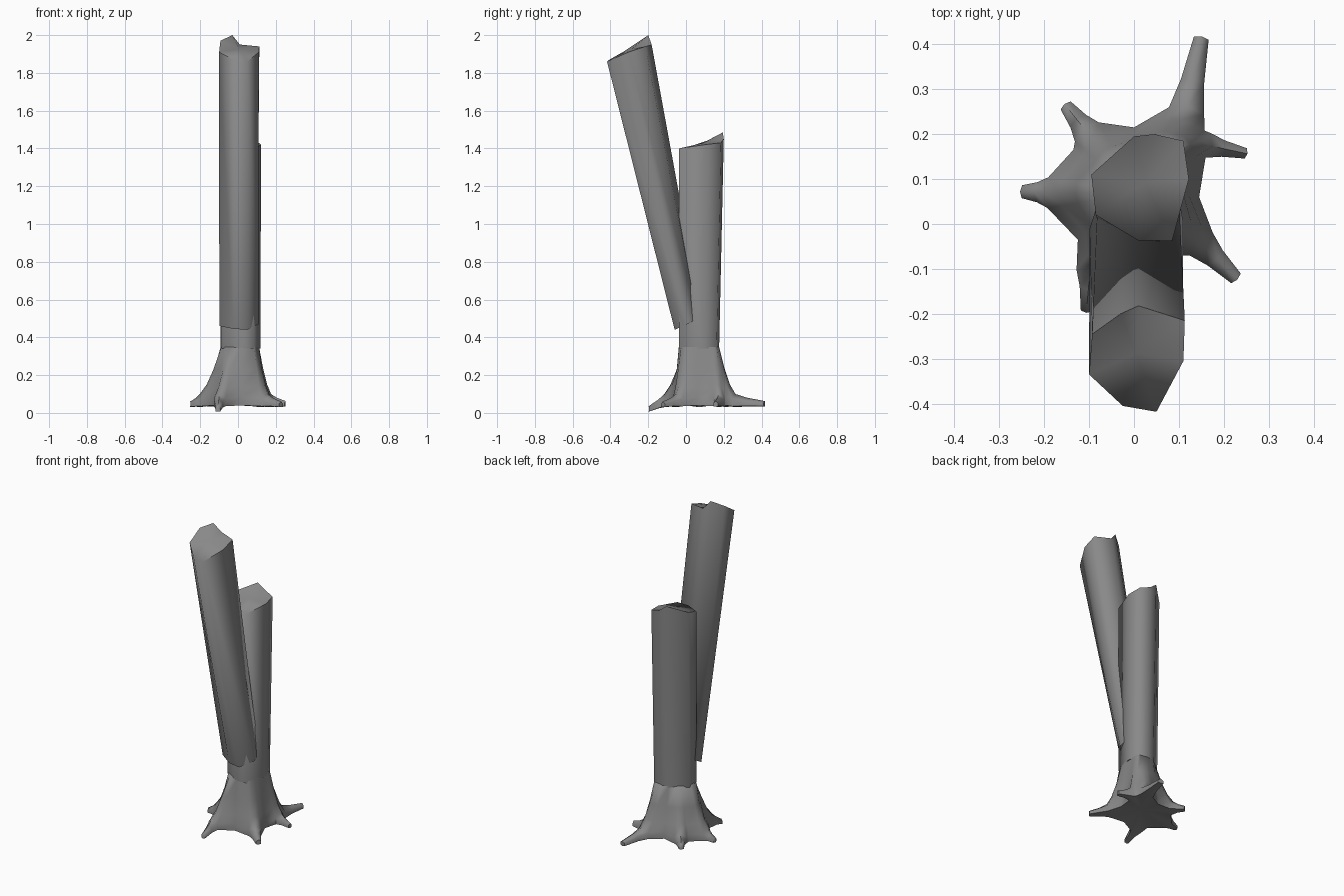
import bpy, bmesh, math
from mathutils import Vector

if "Cube" in bpy.data.objects:
    bpy.data.objects.remove(bpy.data.objects["Cube"])

BARK = bpy.data.materials.new("bark")
BARK.diffuse_color = (0.25, 0.25, 0.25, 1)
BARK.use_nodes = True
BARK.node_tree.nodes["Principled BSDF"].inputs["Base Color"].default_value = BARK.diffuse_color


def skin(bm, rings, skip=(), top=False, bottom=None):
    """Skin equal-sized rings; skip lists (ring, side) faces left open."""
    rows = [[bm.verts.new(p) for p in r] for r in rings]
    n = len(rings[0])
    for k in range(len(rows) - 1):
        for i in range(n):
            if (k, i) not in skip:
                j = (i + 1) % n
                bm.faces.new((rows[k][i], rows[k][j], rows[k+1][j], rows[k+1][i]))
    if top:
        bm.faces.new(rows[-1])
    if bottom is not None:
        c = bm.verts.new(bottom)
        for i in range(n):
            bm.faces.new((rows[0][(i + 1) % n], rows[0][i], c))


def finish(name, bm, angle):
    """Weld, orient and shade a part."""
    bmesh.ops.remove_doubles(bm, verts=bm.verts, dist=0.0005)
    bmesh.ops.recalc_face_normals(bm, faces=bm.faces)
    mesh = bpy.data.meshes.new(name)
    bm.to_mesh(mesh)
    bm.free()
    mesh.materials.append(BARK)
    obj = bpy.data.objects.new(name, mesh)
    bpy.context.collection.objects.link(obj)
    bpy.ops.object.select_all(action='DESELECT')
    obj.select_set(True)
    bpy.context.view_layer.objects.active = obj
    bpy.ops.object.shade_smooth_by_angle(angle=math.radians(angle))


def trunk(name, low, top):
    """Broken trunk: prism whose uneven top is a fan around its middle."""
    bm = bmesh.new()
    middle = sum((Vector(p) for p in top), Vector()) / len(top)
    skin(bm, [top, low], top=True, bottom=middle)
    finish(name, bm, 80)


# Upright trunk, broken off at an uneven top
top = [(-0.085, 0.02, 1.41), (0.01, -0.037, 1.40), (0.085, -0.037, 1.40),
       (0.122, 0.10, 1.42), (0.11, 0.185, 1.43), (0.045, 0.20, 1.45),
       (0.0, 0.195, 1.485), (-0.095, 0.11, 1.44)]
foot = [(x * 0.97, 0.07 + (y - 0.083) * 0.9, 0.34) for x, y, z in top]
trunk("upright_trunk", foot, top)

# Leaning trunk: its lower end thins out so its back stays inside the upright one
top = [(-0.10, -0.335, 1.91), (-0.025, -0.405, 1.87), (0.05, -0.418, 1.86),
       (0.11, -0.305, 1.91), (0.113, -0.215, 1.94), (0.01, -0.182, 1.95),
       (-0.03, -0.2, 2.0), (-0.093, -0.245, 1.97)]
heights = [0.46, 0.445, 0.44, 0.47, 0.50, 0.51, 0.51, 0.49]
low = [(0.005 + (x - 0.005) * (0.99 if y < -0.3 else 0.88),
        -0.06 + (y + 0.418) * 0.6, h) for (x, y, z), h in zip(top, heights)]
trunk("leaning_trunk", low, top)

# Roots anticlockwise: neck, half-width, tip, then the valley after the root
roots = [((0.165, 0.175), 0.028, (0.250, 0.157, 0.045), (0.157, 0.208)),
         ((0.117, 0.252), 0.040, (0.150, 0.415, 0.045), (0.0, 0.215)),
         ((-0.105, 0.205), 0.034, (-0.153, 0.265, 0.045), (-0.135, 0.165)),
         ((-0.192, 0.07), 0.034, (-0.251, 0.072, 0.042), (-0.125, -0.035)),
         ((-0.098, -0.105), 0.030, (-0.106, -0.195, 0.018), (0.02, -0.065)),
         ((0.15, -0.045), 0.036, (0.228, -0.122, 0.042), (0.145, 0.06))]
centre = Vector((0.006, 0.068))


def trunk_edge(d):
    """Distance from the centre to the upright trunk's foot outline along d."""
    best = 1.0
    for a, b in zip(foot, foot[1:] + foot[:1]):
        n = Vector((b[1] - a[1], a[0] - b[0]))
        if n.dot(d) > 1e-6:
            best = min(best, n.dot(Vector(a[:2]) - centre) / n.dot(d))
    return best


# Outline of the flare: right, ridge and left of each root, then the valley
outline = []
for neck, w, tip, valley in roots:
    neck = Vector(neck)
    out = (Vector(tip[:2]) - neck).normalized()
    left = Vector((-out.y, out.x)) * w
    outline += [neck - left, neck + out * 0.01, neck + left, Vector(valley)]


def flare_ring(amount, heights):
    ring = []
    for i, p in enumerate(outline):
        d = p - centre
        u = d.normalized()
        q = centre + (u * trunk_edge(u)).lerp(d, amount)
        ring.append(Vector((q.x, q.y, heights[i % 4])))
    return ring


# Flared base grown together with its tapering roots
bm = bmesh.new()
rings = [flare_ring(1, (0.035, 0.03, 0.035, 0.04)),
         flare_ring(1, (0.075, 0.10, 0.075, 0.085)),
         flare_ring(0.68, (0.135, 0.15, 0.135, 0.135)),
         flare_ring(0.36, (0.23,) * 4),
         flare_ring(0, (0.35,) * 4)]
openings = {(0, 4 * r + s) for r in range(6) for s in (0, 1)}
skin(bm, rings, skip=openings, top=True, bottom=(0.01, 0.08, 0.06))
for r, (neck, w, tip, valley) in enumerate(roots):
    i = 4 * r
    start = rings[0][i:i + 3] + rings[1][i:i + 3][::-1]
    mid_start = sum(start, Vector()) / 6
    tip = Vector(tip)
    sections = [start]
    for t, size in ((0.4, 0.66), (1.0, 0.42)):
        c = mid_start.lerp(tip, t)
        sections.append([c + (p - mid_start) * size for p in start])
    skin(bm, sections, top=True)
finish("flared_base_with_roots", bm, 75)
